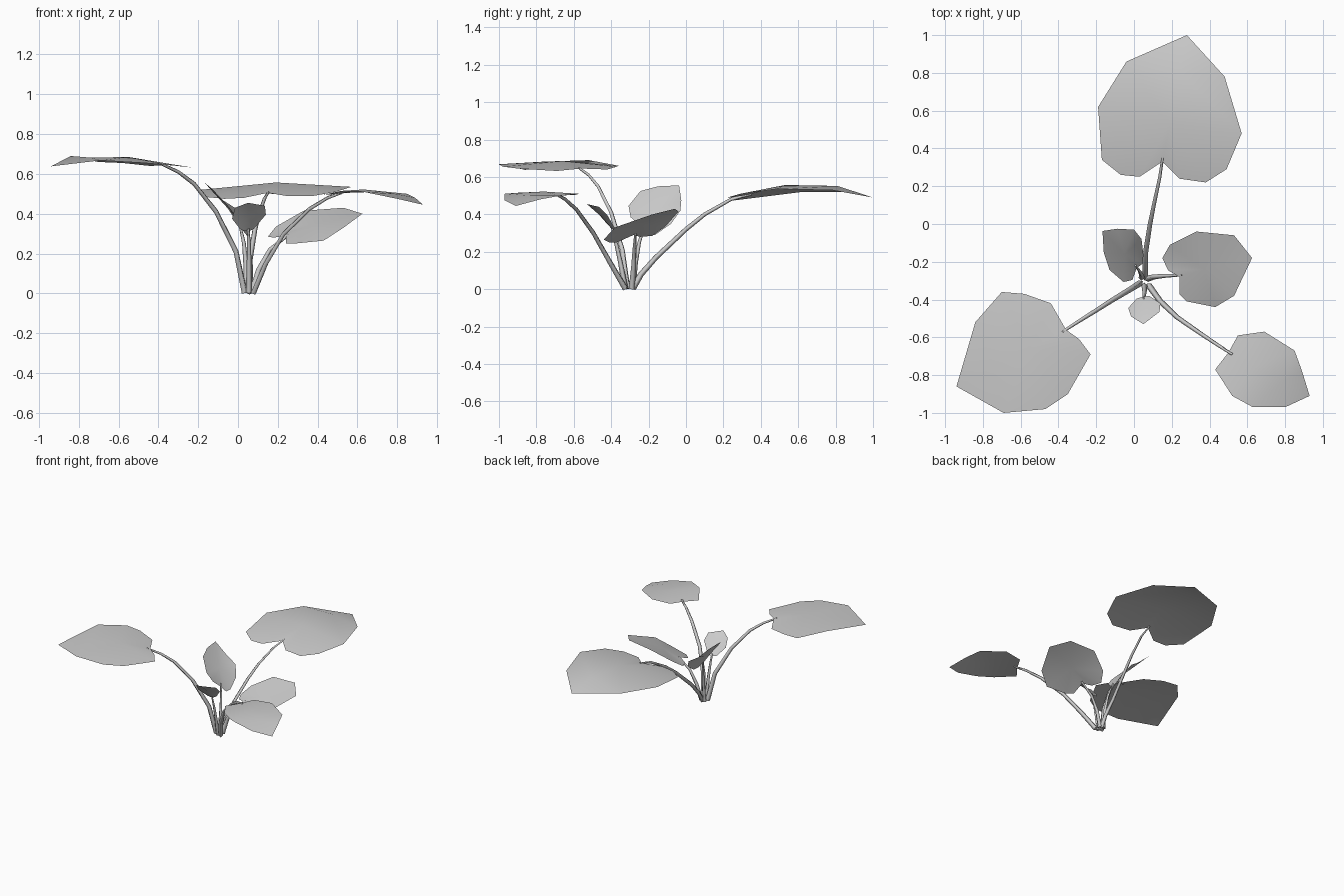
import bpy
from mathutils import Vector


def leaf(name, outline, ribs):
    """Thin blade: outline faceted in towards one or two raised midrib points."""
    n = len(outline)
    verts = [Vector(p) for p in outline + ribs]

    def hub(i):
        return min(range(n, len(verts)), key=lambda h: (verts[h] - verts[i]).length)

    faces = []
    for i in range(n):
        j = (i + 1) % n
        a, b = hub(i), hub(j)
        faces.append((i, j, a) if a == b else (i, j, b, a))
    mesh = bpy.data.meshes.new(name)
    mesh.from_pydata(verts, [], faces)
    mesh.shade_smooth()
    bpy.context.collection.objects.link(bpy.data.objects.new(name, mesh))


def stem(name, path, r0=0.017, r1=0.007):
    """Tapered four-sided stalk along a path."""
    curve = bpy.data.curves.new(name, 'CURVE')
    curve.dimensions = '3D'
    curve.bevel_depth = 1.0
    curve.bevel_resolution = 0
    curve.use_fill_caps = True
    s = curve.splines.new('POLY')
    s.points.add(len(path) - 1)
    for i, p in enumerate(path):
        s.points[i].co = (*p, 1)
        s.points[i].radius = r0 + (r1 - r0) * i / (len(path) - 1)
    ob = bpy.data.objects.new(name, curve)
    bpy.context.collection.objects.link(ob)
    bpy.ops.object.select_all(action='DESELECT')
    ob.select_set(True)
    bpy.context.view_layer.objects.active = ob
    bpy.ops.object.convert(target='MESH')


# Large leaf at the back
leaf("back_leaf", [
    (.15, .33, .505), (.24, .24, .49), (.38, .22, .49), (.49, .29, .51),
    (.57, .48, .535), (.48, .78, .53), (.28, 1.0, .49), (-.04, .86, .52),
    (-.19, .62, .52), (-.17, .34, .485), (-.07, .26, .475), (.03, .25, .48)],
    [(.19, .53, .557), (.24, .81, .552)])
stem("back_stem", [(.058, -.285, .003), (.06, -.24, .08), (.06, -.16, .17),
                   (.085, 0, .32), (.105, .1, .40), (.135, .24, .48), (.152, .35, .508)])

# Large leaf at the front left
leaf("front_left_leaf", [
    (-.36, -.56, .645), (-.44, -.42, .64), (-.58, -.37, .655), (-.70, -.36, .66),
    (-.84, -.52, .69), (-.94, -.86, .638), (-.69, -1.0, .668), (-.47, -.98, .655),
    (-.35, -.90, .645), (-.23, -.69, .632), (-.29, -.61, .64)],
    [(-.55, -.66, .685), (-.74, -.76, .682)])
stem("front_left_stem", [(.033, -.312, .003), (-.01, -.34, .21), (-.11, -.40, .41),
                         (-.22, -.47, .55), (-.30, -.52, .61), (-.38, -.572, .648)])

# Leaf at the front right
leaf("front_right_leaf", [
    (.50, -.68, .50), (.43, -.77, .495), (.52, -.91, .515), (.63, -.97, .51),
    (.80, -.97, .475), (.93, -.91, .445), (.89, -.78, .48), (.85, -.67, .50),
    (.69, -.57, .51), (.55, -.59, .505)],
    [(.63, -.76, .522), (.79, -.83, .50)])
stem("front_right_stem", [(.078, -.325, .003), (.14, -.41, .15), (.23, -.495, .30),
                          (.36, -.585, .425), (.45, -.645, .48), (.52, -.69, .505)])

# Tilted leaf at the right
leaf("right_leaf", [
    (.24, -.28, .29), (.24, -.37, .25), (.28, -.41, .25), (.43, -.44, .265),
    (.53, -.38, .33), (.625, -.18, .40), (.53, -.06, .43), (.33, -.04, .415),
    (.19, -.11, .335), (.15, -.18, .285), (.18, -.245, .28)],
    [(.37, -.24, .345)])
stem("right_stem", [(.07, -.29, .003), (.105, -.28, .12), (.16, -.275, .22), (.255, -.27, .295)])

# Upright leaf at the back left
leaf("back_left_leaf", [
    (.013, -.235, .33), (-.008, -.296, .385), (-.055, -.307, .445), (-.13, -.243, .525),
    (-.16, -.15, .55), (-.167, -.037, .555), (-.087, -.025, .475), (0, -.03, .42),
    (.04, -.08, .35), (.05, -.165, .29), (.045, -.21, .29)],
    [(-.05, -.16, .425)])
stem("back_left_stem", [(.04, -.285, .003), (.04, -.27, .14), (.03, -.25, .25), (.008, -.22, .35)],
     0.016, 0.006)

# Smallest leaf at the front
leaf("front_leaf", [
    (.05, -.385, .31), (.013, -.395, .32), (-.03, -.445, .375), (-.015, -.49, .43),
    (.05, -.53, .455), (.135, -.465, .44), (.14, -.42, .395), (.08, -.38, .325)],
    [(.055, -.45, .385)])
stem("front_stem", [(.055, -.325, .003), (.056, -.35, .14), (.055, -.375, .25), (.052, -.395, .325)],
     0.016, 0.006)
